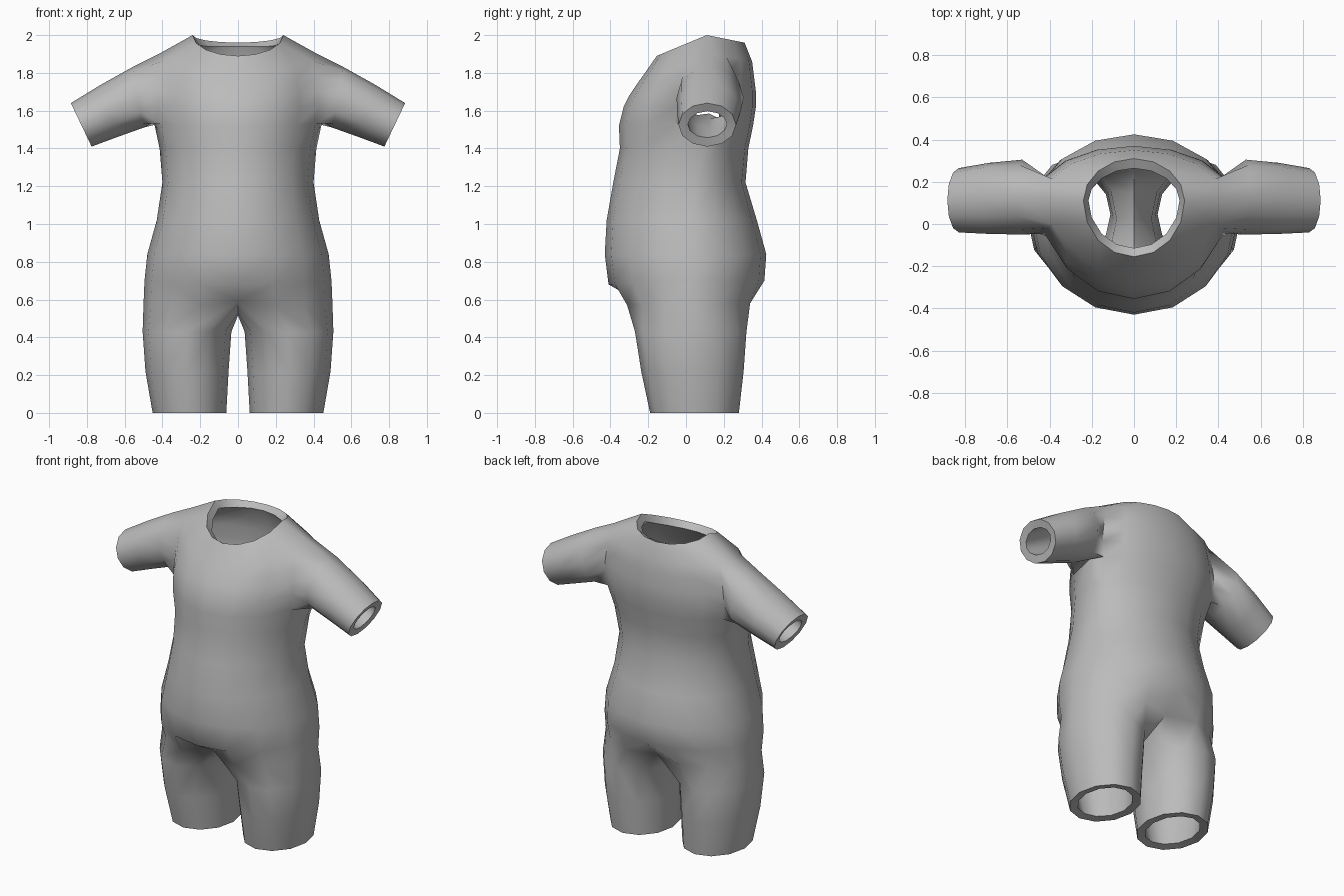
import bpy, bmesh
from math import sin, cos, pi

if "Cube" in bpy.data.objects:
    bpy.data.objects.remove(bpy.data.objects["Cube"])

# Fabric colour
fabric = bpy.data.materials.new("soft grey fabric")
fabric.diffuse_color = (0.5, 0.5, 0.5, 1)
fabric.use_nodes = True
fabric.node_tree.nodes["Principled BSDF"].inputs["Base Color"].default_value = fabric.diffuse_color

bm = bmesh.new()


def torso_row(sx, sy, sz, fy, fz, by, bz):
    """Half ring of nine points: front centre, round the side, back centre."""
    row = []
    for i in range(9):
        t = pi * i / 8
        c = cos(t)
        ey, ez = (fy, fz) if c > 0 else (by, bz)
        x = 0 if i in (0, 8) else sx * sin(t)
        row.append(bm.verts.new((x, sy + (ey - sy) * abs(c), sz + (ez - sz) * abs(c))))
    return row


def bridge(a, b, closed=True):
    """Quads between two equally long loops."""
    n = len(a)
    for i in range(n if closed else n - 1):
        j = (i + 1) % n
        bm.faces.new((a[i], a[j], b[j], b[i]))


# Torso rows, hips to neck: side x, y, z; front y, z; back y, z
rows = [torso_row(*r) for r in (
    (0.500, 0.03, 0.58, -0.34, 0.57, 0.365, 0.58),
    (0.495, 0.03, 0.70, -0.41, 0.68, 0.415, 0.70),
    (0.480, 0.03, 0.84, -0.43, 0.84, 0.425, 0.84),
    (0.430, 0.03, 1.02, -0.42, 1.02, 0.375, 1.02),
    (0.400, 0.05, 1.22, -0.385, 1.22, 0.315, 1.22),
    (0.415, 0.09, 1.40, -0.35, 1.40, 0.33, 1.40),
    (0.445, 0.125, 1.54, -0.355, 1.52, 0.355, 1.52),
    (0.460, 0.13, 1.63, -0.33, 1.62, 0.37, 1.62),
    (0.455, 0.13, 1.72, -0.30, 1.68, 0.37, 1.70),
    (0.440, 0.13, 1.81, -0.26, 1.74, 0.36, 1.78),
    (0.420, 0.13, 1.90, -0.21, 1.81, 0.35, 1.86),
    (0.240, 0.11, 2.00, -0.155, 1.89, 0.31, 1.96))]
for k in range(len(rows) - 1):
    if 6 <= k <= 9:                      # leave the armhole open
        bridge(rows[k][:4], rows[k + 1][:4], False)
        bridge(rows[k][5:], rows[k + 1][5:], False)
    else:
        bridge(rows[k], rows[k + 1], False)

# Crotch: tuck the centre line in and continue it between the legs
hip = rows[0]
hip[0].co = (0, -0.25, 0.59)
hip[8].co = (0, 0.29, 0.58)
crotch = [bm.verts.new((0, y, z)) for y, z in ((0.17, 0.53), (0.03, 0.515), (-0.12, 0.53))]

# Leg: twelve sided rings, inner x, outer x, front y, back y, z
loop = hip + crotch
for x0, x1, y0, y1, z in ((0.035, 0.505, -0.27, 0.32, 0.43),
                          (0.05, 0.49, -0.237, 0.305, 0.22),
                          (0.062, 0.452, -0.19, 0.28, 0.0)):
    ring = []
    for i in range(12):
        a = (i - 4) * pi / 6
        ring.append(bm.verts.new(((x0 + x1) / 2 + (x1 - x0) / 2 * cos(a),
                                  (y0 + y1) / 2 + (y1 - y0) / 2 * sin(a), z)))
    bridge(loop, ring)
    loop = ring

# Sleeve: from the armhole outwards, top x, z; bottom x, z; front y, back y
low, high, mid = rows[6], rows[10], rows[7:10]
loop = ([low[4], low[3]] + [r[3] for r in mid] + [high[3], high[4], high[5]]
        + [r[5] for r in reversed(mid)] + [low[5]])
for tx, tz, ux, uz, y0, y1 in ((0.56, 1.83, 0.50, 1.51, -0.05, 0.305),
                               (0.73, 1.735, 0.64, 1.46, -0.047, 0.29),
                               (0.885, 1.64, 0.775, 1.41, -0.04, 0.265)):
    ring = []
    for i in range(12):
        a = i * pi / 6
        h = (1 - cos(a)) / 2             # 0 underneath, 1 on top
        ring.append(bm.verts.new((ux + (tx - ux) * h,
                                  (y0 + y1) / 2 - (y1 - y0) / 2 * sin(a),
                                  uz + (tz - uz) * h)))
    bridge(loop, ring)
    loop = ring

bmesh.ops.recalc_face_normals(bm, faces=bm.faces)
if sum(f.normal.dot(f.calc_center_median()) * f.calc_area() for f in rows[3][4].link_faces) < 0:
    bmesh.ops.reverse_faces(bm, faces=bm.faces)
mesh = bpy.data.meshes.new("bodysuit")
bm.to_mesh(mesh)
bm.free()
mesh.materials.append(fabric)
suit = bpy.data.objects.new("bodysuit", mesh)
bpy.context.collection.objects.link(suit)

# Mirror the half and give the cloth its thickness
mirror = suit.modifiers.new("mirror", 'MIRROR')
mirror.use_clip = True
shell = suit.modifiers.new("thickness", 'SOLIDIFY')
shell.thickness = 0.05
shell.offset = -1
bpy.context.view_layer.objects.active = suit
suit.select_set(True)
for name in ("mirror", "thickness"):
    bpy.ops.object.modifier_apply(modifier=name)
bpy.ops.object.shade_smooth_by_angle(angle=pi / 3)
